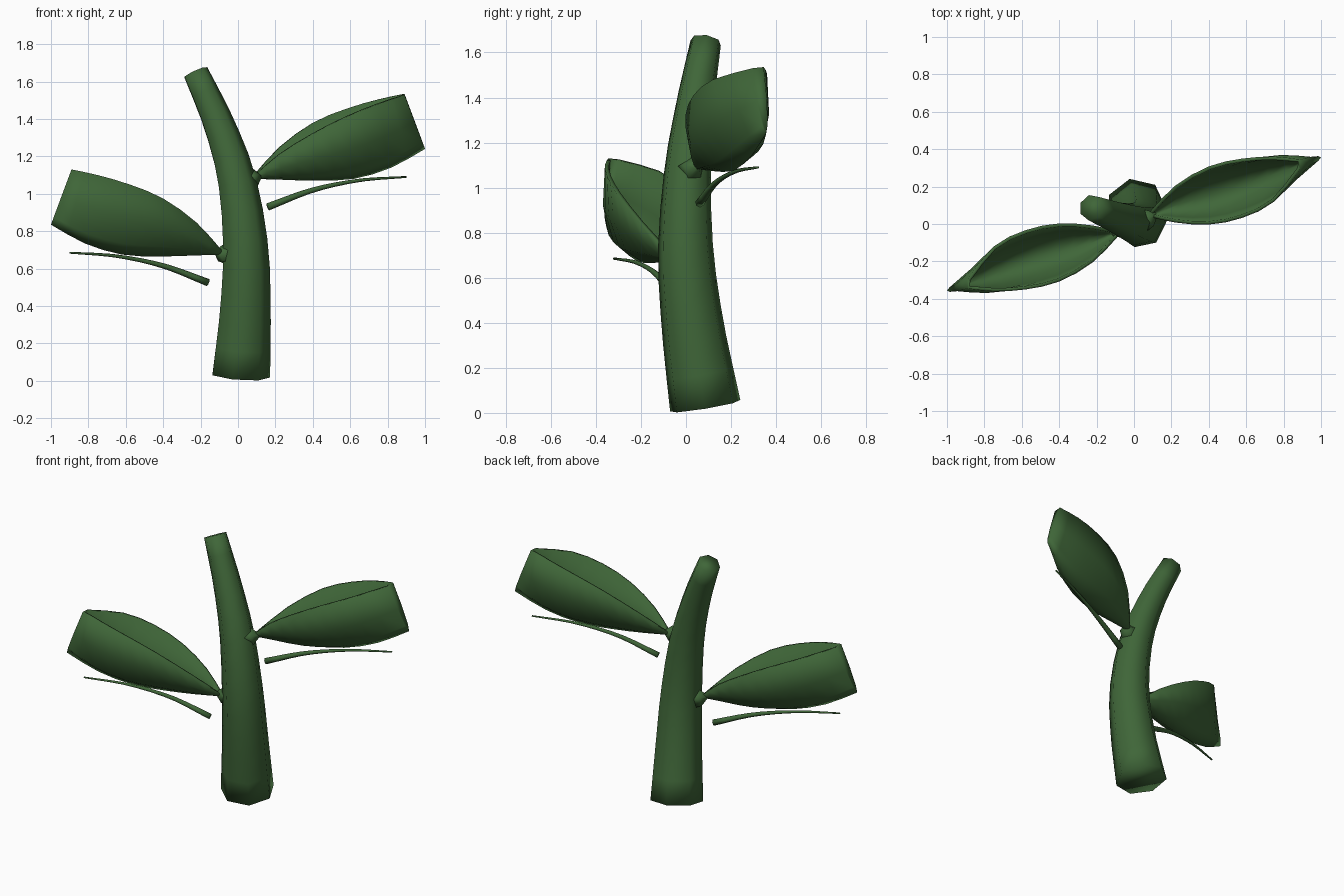
import bpy, bmesh
from math import sin, cos, pi, radians
from mathutils import Vector, Matrix

old = bpy.data.objects.get("Cube")
if old:
    bpy.data.objects.remove(old, do_unlink=True)

green = bpy.data.materials.new("leaf_green")
green.use_nodes = True
GREEN = (0.05, 0.133, 0.04, 1)
green.diffuse_color = GREEN
green.node_tree.nodes["Principled BSDF"].inputs["Base Color"].default_value = GREEN


def smooth_path(points, steps):
    """Points evenly spread along a Catmull-Rom curve through the given ones."""
    p = [Vector(q) for q in points]
    p = [2 * p[0] - p[1]] + p + [2 * p[-1] - p[-2]]
    spans = len(p) - 3
    out = []
    for s in range(steps + 1):
        u = s / steps * spans
        i = min(int(u), spans - 1)
        t = u - i
        a, b, c, d = p[i:i + 4]
        out.append(0.5 * (2 * b + (c - a) * t + (2 * a - 5 * b + 4 * c - d) * t * t
                          + (3 * b - a - 3 * c + d) * t ** 3))
    return out


def make_object(name, rings, closed, turn):
    """Bridge rings of points into a smooth mesh with its ends capped."""
    bm = bmesh.new()
    loops = [[bm.verts.new(co) for co in ring] for ring in rings]
    n = len(loops[0])
    for low, high in zip(loops, loops[1:]):
        for j in range(n if closed else n - 1):
            k = (j + 1) % n
            bm.faces.new((low[j], low[k], high[k], high[j]))
    bm.faces.new(loops[0][::-1])
    bm.faces.new(loops[-1])
    if turn:
        bm.transform(LEFT_TO_RIGHT)
    for f in bm.faces:
        f.smooth = True
    bm.normal_update()
    mesh = bpy.data.meshes.new(name)
    bm.to_mesh(mesh)
    bm.free()
    mesh.materials.append(green)
    ob = bpy.data.objects.new(name, mesh)
    bpy.context.collection.objects.link(ob)
    return ob


def tube(name, points, steps, sides, phase=0, turn=False):
    """Tapered tube; each point is (x, y, z, radius)."""
    path = smooth_path(points, steps)
    centres = [q.to_3d() for q in path]
    rings = []
    for i, c in enumerate(centres):
        along = (centres[min(i + 1, steps)] - centres[max(i - 1, 0)]).normalized()
        guide = Vector((1, 0, 0)) if abs(along.z) > 0.7 else Vector((0, 0, 1))
        u = (guide - along * guide.dot(along)).normalized()
        v = along.cross(u)
        angles = [phase + 2 * pi * j / sides for j in range(sides)]
        rings.append([c + path[i].w * (u * cos(a) + v * sin(a)) for a in angles])
    make_object(name, rings, True, turn)


def leaf(name, near, back, keel, turn):
    """Thin cupped blade: a half-oval section, open on top, closed at its end."""
    steps, across = 10, 6
    rails = [smooth_path(r, steps) for r in (near, back, keel)]
    rings = []
    for n, b, k in zip(*rails):
        mid = (n + b) / 2
        angles = [-pi / 2 + pi * j / across for j in range(across + 1)]
        rings.append([mid + (b - n) / 2 * sin(a) + (k - mid) * cos(a) for a in angles])
    shell = make_object(name, rings, False, turn).modifiers.new("thickness", 'SOLIDIFY')
    shell.thickness = 0.018
    shell.offset = -1


# The second leaf is the first one turned half round and set lower
LEFT_TO_RIGHT = Matrix.Translation((0, 0, -0.405)) @ Matrix.Rotation(pi, 4, 'Z')

# Bent, tapering stem
tube("stem", [(0.01, 0.085, 0.03, 0.162), (0.033, 0.03, 0.38, 0.142),
              (0.035, -0.002, 0.72, 0.126), (-0.012, 0.007, 1.08, 0.106),
              (-0.108, 0.042, 1.38, 0.086), (-0.228, 0.088, 1.648, 0.07)],
     12, 7, radians(-1))

for side, turn in (("left", False), ("right", True)):
    # Knob joining the leaf to the stem
    tube(side + "_leaf_knob", [(0.05, 0.015, 1.078, 0.058), (0.085, 0.034, 1.086, 0.052),
                               (0.12, 0.052, 1.095, 0.012)], 2, 5, 0, turn)
    # Cupped leaf, narrowing to an upright edge at its end
    leaf(side + "_leaf",
         [(0.08, 0.04, 1.09), (0.22, 0.008, 1.21), (0.4, -0.003, 1.32),
          (0.58, 0.033, 1.41), (0.75, 0.12, 1.48), (0.89, 0.295, 1.53)],
         [(0.08, 0.06, 1.095), (0.22, 0.205, 1.25), (0.4, 0.308, 1.38),
          (0.58, 0.35, 1.455), (0.75, 0.36, 1.505), (0.89, 0.345, 1.535)],
         [(0.08, 0.05, 1.08), (0.24, 0.11, 1.075), (0.42, 0.16, 1.07),
          (0.62, 0.22, 1.08), (0.82, 0.29, 1.14), (1.0, 0.355, 1.24)], turn)
    # Thin tendril below the leaf
    tube(side + "_tendril", [(0.16, 0.06, 0.93, 0.02), (0.4, 0.13, 1.02, 0.014),
                             (0.65, 0.22, 1.072, 0.009), (0.9, 0.32, 1.09, 0.005)],
         10, 6, 0, turn)
